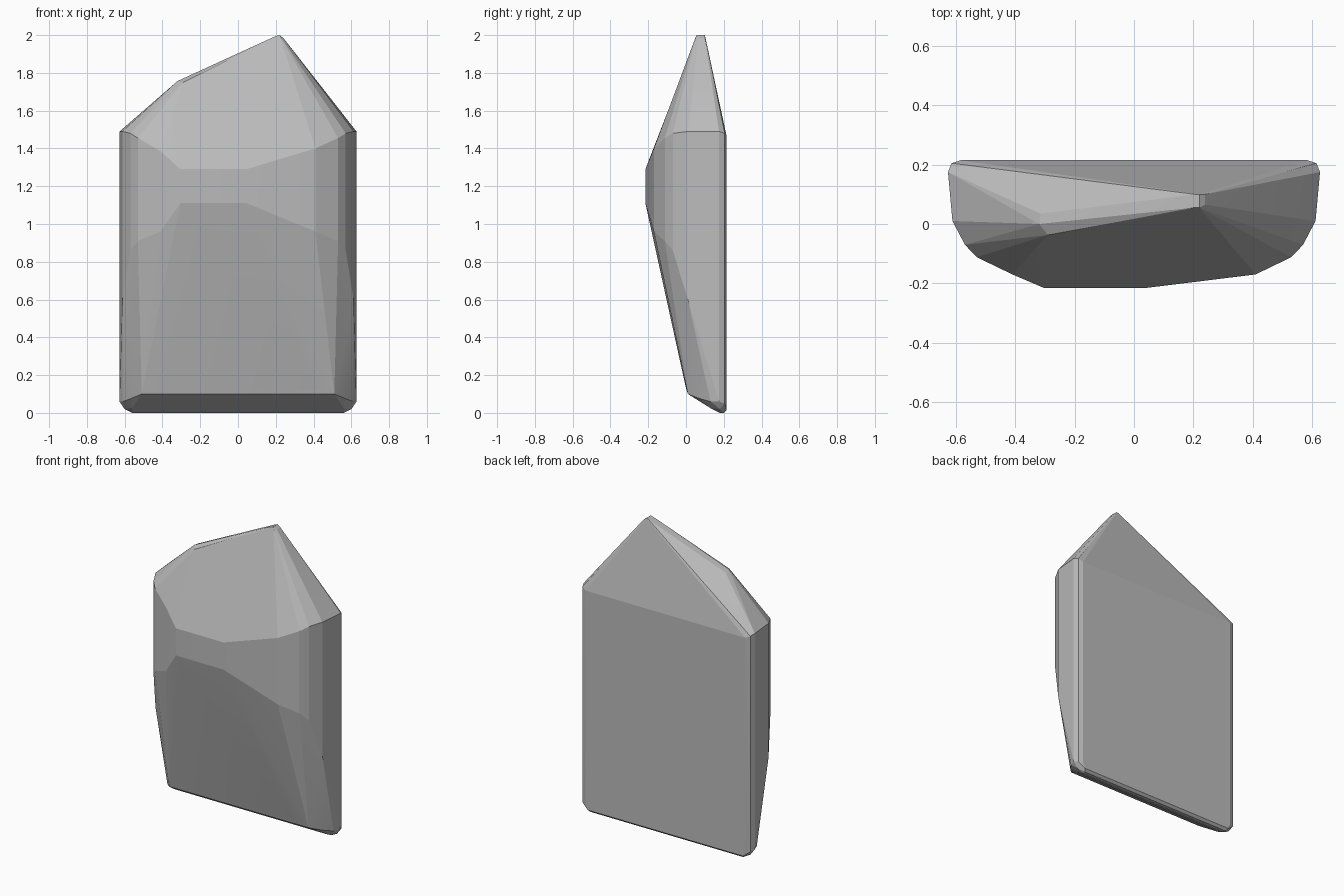
import bpy, bmesh, math

if "Cube" in bpy.data.objects:
    bpy.data.objects.remove(bpy.data.objects["Cube"], do_unlink=True)

# One stone colour
stone = bpy.data.materials.new("pale grey stone")
stone.use_nodes = True
colour = (0.5, 0.5, 0.5, 1)
stone.diffuse_color = colour
stone.node_tree.nodes["Principled BSDF"].inputs["Base Color"].default_value = colour


def both_sides(points):
    return [(side * x, y, z) for x, y, z in points for side in (-1, 1)]


def columns(plan):
    """Upright edges: position in plan, with lower and upper end."""
    return [(x, y, z) for x, y, low, high in plan for z in (low, high)]


# Rounded back corners, running the full height of the body
back_edges = columns([(0.585, 0.215, 0.05, 1.465),
                      (0.615, 0.205, 0.05, 1.48),
                      (0.627, 0.175, 0.06, 1.49)])

# Chamfered side walls
side_walls = columns([(0.612, 0.01, 0.60, 1.49),
                      (0.57, -0.07, 0.86, 1.48),
                      (0.53, -0.112, 0.91, 1.455)])

# Bulging front band
front_band = columns([(-0.305, -0.215, 1.11, 1.29), (0.045, -0.215, 1.11, 1.29),
                      (-0.41, -0.17, 0.96, 1.385), (0.41, -0.17, 0.96, 1.40)])

# Undercut foot and its rounded corners
foot = [(0.51, 0.01, 0.10), (0.57, 0.075, 0.075), (0.61, 0.13, 0.06),
        (0.56, 0.13, 0.025), (0.56, 0.18, 0.0), (0.60, 0.18, 0.02),
        (0.56, 0.20, 0.0), (0.57, 0.215, 0.015)]
foot_edge = [(0.40, 0.0, 0.13)]

# Crest, rising from the shoulder to the off-centre tip
crest = [(-0.29, -0.037, 1.75), (-0.32, 0.0, 1.757), (-0.315, 0.035, 1.755),
         (0.20, 0.055, 1.995), (0.205, 0.10, 1.995), (0.22, 0.055, 2.0),
         (0.22, 0.10, 2.0), (0.24, 0.065, 1.985), (0.24, 0.10, 1.985)]

# Wrap the faceted body around its edges
bm = bmesh.new()
for point in both_sides(back_edges + side_walls + foot) + front_band + foot_edge + crest:
    bm.verts.new(point)
hull = bmesh.ops.convex_hull(bm, input=bm.verts[:])
loose = {g for g in hull["geom_interior"] + hull["geom_unused"]
         if isinstance(g, bmesh.types.BMVert)}
bmesh.ops.delete(bm, geom=list(loose), context="VERTS")
bmesh.ops.dissolve_limit(bm, angle_limit=math.radians(1),
                         verts=bm.verts[:], edges=bm.edges[:])
bmesh.ops.recalc_face_normals(bm, faces=bm.faces[:])

mesh = bpy.data.meshes.new("standing_rock")
bm.to_mesh(mesh)
bm.free()
mesh.materials.append(stone)
rock = bpy.data.objects.new("standing_rock", mesh)
bpy.context.collection.objects.link(rock)

# Soften only the shallow creases
bpy.context.view_layer.objects.active = rock
rock.select_set(True)
bpy.ops.object.shade_smooth_by_angle(angle=math.radians(8))
